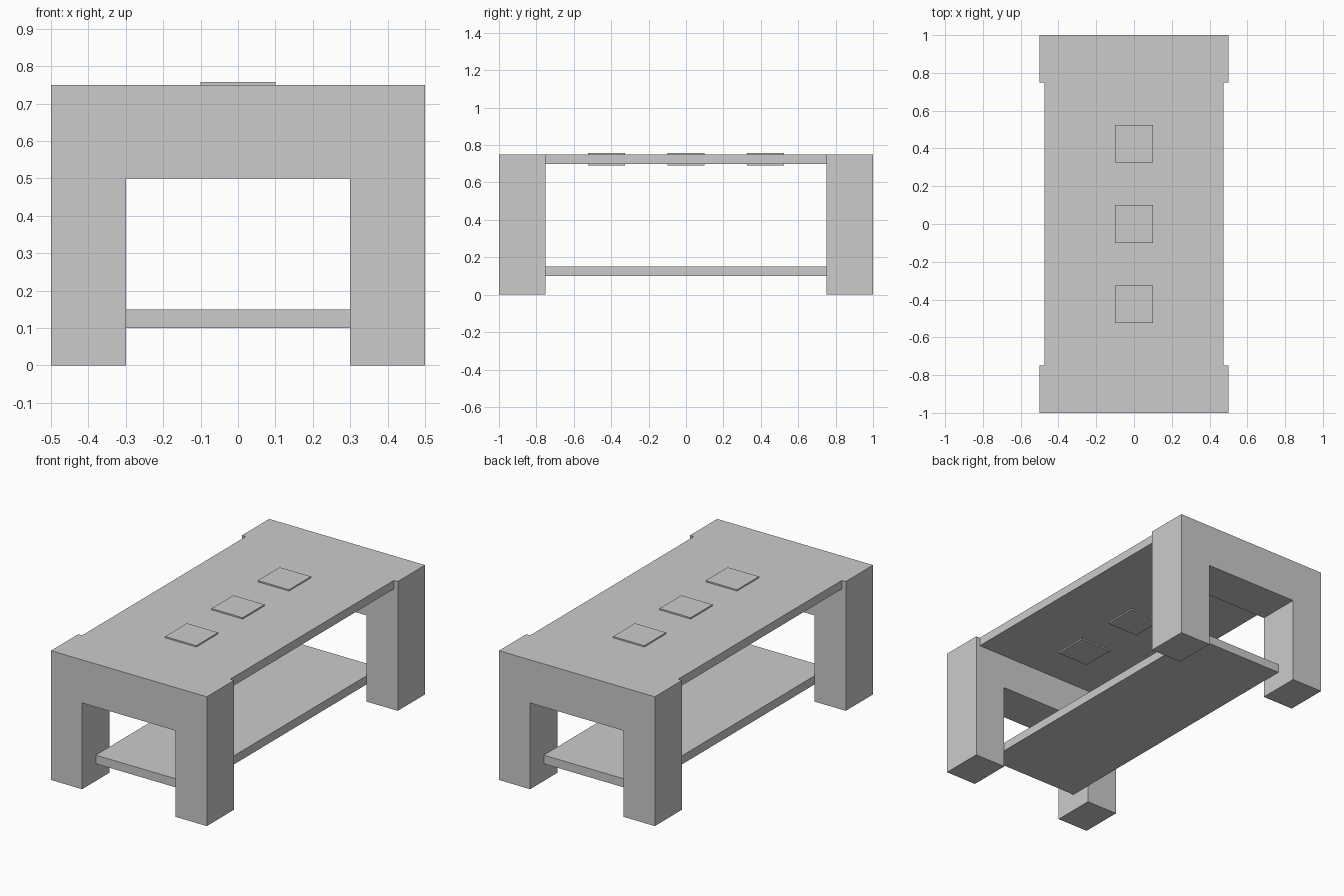
import bpy

if "Cube" in bpy.data.objects:
    bpy.data.objects.remove(bpy.data.objects["Cube"])


def add_prism(name, profile, y0, y1):
    """Extrude an x-z outline from y0 to y1."""
    n = len(profile)
    verts = [(x, y, z) for y in (y0, y1) for x, z in profile]
    faces = [tuple(range(n)), tuple(range(2 * n - 1, n - 1, -1))]
    faces += [(i, i + n, (i + 1) % n + n, (i + 1) % n) for i in range(n)]
    mesh = bpy.data.meshes.new(name)
    mesh.from_pydata(verts, [], faces)
    obj = bpy.data.objects.new(name, mesh)
    bpy.context.collection.objects.link(obj)
    return obj


def add_slab(name, half_width, z0, z1, y0, y1):
    w = half_width
    return add_prism(name, [(-w, z0), (w, z0), (w, z1), (-w, z1)], y0, y1)


# Arched end frames: two legs joined by a deep top rail
arch = [(-0.5, 0), (-0.3, 0), (-0.3, 0.5), (0.3, 0.5),
        (0.3, 0), (0.5, 0), (0.5, 0.75), (-0.5, 0.75)]
add_prism("front_leg_frame", arch, -1.0, -0.75)
add_prism("back_leg_frame", arch, 0.75, 1.0)

# Tabletop between the frames, and the lower shelf reaching between the legs
add_slab("tabletop", 0.475, 0.70, 0.75, -0.75, 0.75)
add_slab("lower_shelf", 0.3, 0.10, 0.15, -0.875, 0.875)

# Pale square inlays, slightly proud of the top and underside
pale = bpy.data.materials.new("pale_inlay")
pale.diffuse_color = (0.85, 0.85, 0.85, 1)
pale.use_nodes = True
pale.node_tree.nodes["Principled BSDF"].inputs["Base Color"].default_value = pale.diffuse_color
for i, y in enumerate((-0.425, 0.0, 0.425)):
    inlay = add_slab(f"inlay_tile_{i + 1}", 0.1, 0.692, 0.758, y - 0.1, y + 0.1)
    inlay.data.materials.append(pale)
